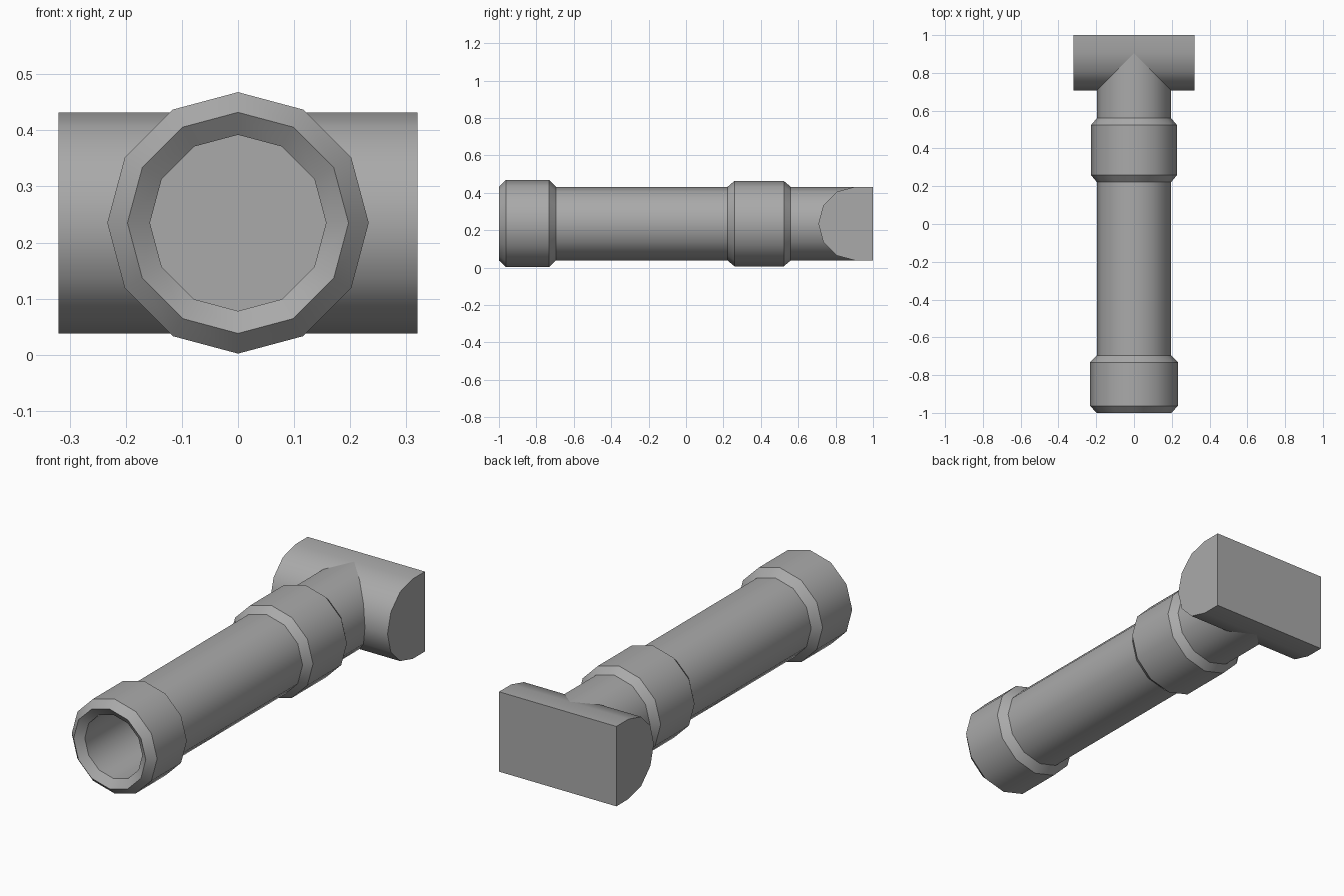
import bpy, bmesh
from math import sin, cos, pi, radians

SIDES = 12
AXIS_Z = 0.235
PIPE_R = 0.197

if "Cube" in bpy.data.objects:
    bpy.data.objects.remove(bpy.data.objects["Cube"], do_unlink=True)

grey = bpy.data.materials.new("pipe_grey")
grey.use_nodes = True
colour = (0.4, 0.4, 0.4, 1)
grey.diffuse_color = colour
grey.node_tree.nodes["Principled BSDF"].inputs["Base Color"].default_value = colour


def finish(bm, name):
    bmesh.ops.recalc_face_normals(bm, faces=bm.faces)
    mesh = bpy.data.meshes.new(name)
    bm.to_mesh(mesh)
    bm.free()
    mesh.materials.append(grey)
    obj = bpy.data.objects.new(name, mesh)
    bpy.context.collection.objects.link(obj)
    bpy.ops.object.select_all(action='DESELECT')
    obj.select_set(True)
    bpy.context.view_layer.objects.active = obj
    bpy.ops.object.shade_smooth_by_angle(angle=radians(35))
    return obj


def lathe_y(name, profile):
    """Turn (y, radius) points around the pipe axis, capping both ends."""
    bm = bmesh.new()
    rings = []
    for y, r in profile:
        angles = [2 * pi * i / SIDES for i in range(SIDES)]
        rings.append([bm.verts.new((r * cos(a), y, AXIS_Z + r * sin(a))) for a in angles])
    for a, b in zip(rings, rings[1:]):
        for i in range(SIDES):
            j = (i + 1) % SIDES
            bm.faces.new((a[i], a[j], b[j], b[i]))
    bm.faces.new(rings[0])
    bm.faces.new(rings[-1])
    return finish(bm, name)


def collar(start, end, r, bevel=0.037):
    return [(start, PIPE_R), (start + bevel, r), (end - bevel, r), (end, PIPE_R)]


# Long pipe with a hollow mouth and two bevelled collars
bore = [(-0.45, 0.157), (-0.97, 0.157)]
lathe_y("main_pipe", bore + collar(-1.0, -0.695, 0.233)
        + collar(0.222, 0.56, 0.228) + [(0.905, PIPE_R)])

# Cross pipe: half-round front, flat back
bm = bmesh.new()
outline = [(1.0, AXIS_Z + PIPE_R)]
for i in range(SIDES // 2 + 1):
    a = pi / 2 + 2 * pi * i / SIDES
    outline.append((0.905 + PIPE_R * cos(a), AXIS_Z + PIPE_R * sin(a)))
outline.append((1.0, AXIS_Z - PIPE_R))
face = bm.faces.new([bm.verts.new((-0.32, y, z)) for y, z in outline])
extruded = bmesh.ops.extrude_face_region(bm, geom=[face], use_keep_orig=True)
moved = [g for g in extruded["geom"] if isinstance(g, bmesh.types.BMVert)]
bmesh.ops.translate(bm, verts=moved, vec=(0.64, 0, 0))
finish(bm, "cross_pipe")
